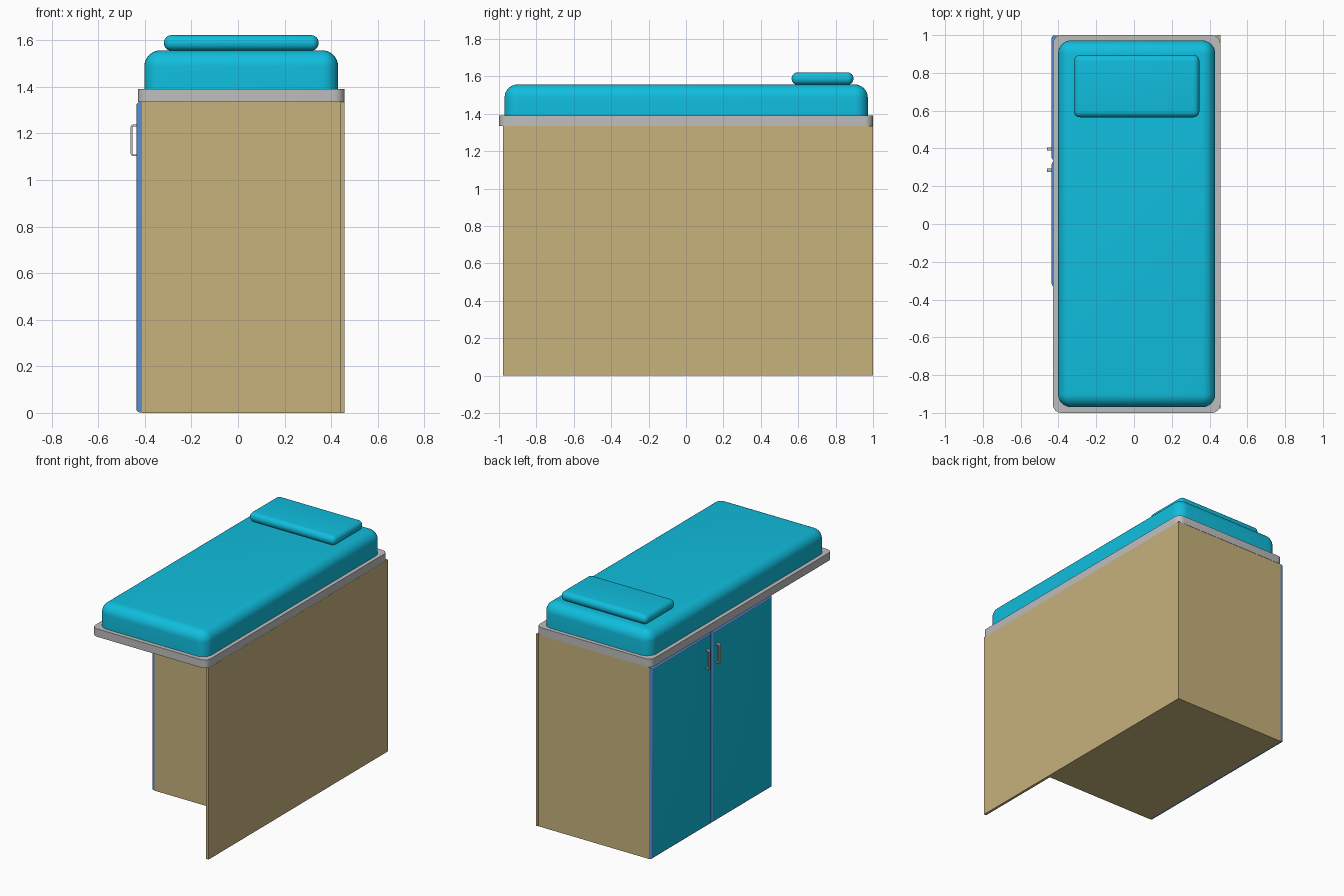
import bpy, bmesh, math
from mathutils import Vector

if "Cube" in bpy.data.objects:
    bpy.data.objects.remove(bpy.data.objects["Cube"])


def srgb(r, g, b):
    def f(c):
        c /= 255
        return c / 12.92 if c <= 0.04045 else ((c + 0.055) / 1.055) ** 2.4
    return (f(r), f(g), f(b), 1)


def material(name, rgb):
    m = bpy.data.materials.new(name)
    m.diffuse_color = srgb(*rgb)
    m.use_nodes = True
    m.node_tree.nodes["Principled BSDF"].inputs["Base Color"].default_value = m.diffuse_color
    return m


teal = material("teal vinyl", (16, 190, 222))
wood = material("tan wood", (198, 178, 124))
grey = material("grey metal", (190, 190, 190))
blue = material("blue trim", (86, 142, 214))


def box(name, lo, hi, mats, bevel=0, segs=6, pick=None, paint=None):
    """Box from corner lo to corner hi; pick chooses edges to round, paint chooses faces for slot 1."""
    bm = bmesh.new()
    bmesh.ops.create_cube(bm, size=1)
    for v in bm.verts:
        v.co = Vector([lo[i] if v.co[i] < 0 else hi[i] for i in range(3)])
    if bevel:
        edges = [e for e in bm.edges if pick is None or pick(e)]
        bmesh.ops.bevel(bm, geom=edges, offset=bevel, segments=segs, profile=0.5,
                        affect='EDGES', clamp_overlap=True)
    bm.normal_update()
    for f in bm.faces:
        f.material_index = 1 if paint and paint(f) else 0
    return finish(name, bm, mats)


def finish(name, bm, mats):
    me = bpy.data.meshes.new(name)
    bm.to_mesh(me)
    bm.free()
    for m in mats:
        me.materials.append(m)
    ob = bpy.data.objects.new(name, me)
    bpy.context.collection.objects.link(ob)
    bpy.context.view_layer.objects.active = ob
    ob.select_set(True)
    bpy.ops.object.shade_smooth_by_angle(angle=math.radians(35))
    ob.select_set(False)
    return ob


def upright(e):
    return abs(e.verts[0].co.z - e.verts[1].co.z) > 1e-4


# Cabinet body and the long back panel that carries the overhang
box("cabinet_body", (-0.413, -0.33, 0), (0.44, 0.998, 1.335), [wood])
box("support_panel", (0.44, -0.978, 0), (0.458, 1.0, 1.335), [wood])

# Table top, mattress and pillow
box("table_top", (-0.43, -1.0, 1.335), (0.457, 1.0, 1.39), [grey], 0.045, 6, upright)
box("mattress", (-0.402, -0.97, 1.39), (0.43, 0.972, 1.557), [teal], 0.07, 8,
    lambda e: max(v.co.z for v in e.verts) > 1.5)
box("pillow", (-0.318, 0.565, 1.555), (0.346, 0.895, 1.622), [teal], 0.032, 6)

# Doors (blue rounded rims, teal faces) with their handles
for side, y0, y1, hy in (("front", -0.33, 0.33, 0.284), ("back", 0.338, 0.998, 0.397)):
    box(side + "_door", (-0.436, y0, 0.002), (-0.413, y1, 1.334), [blue, teal], 0.014, 4,
        lambda e: all(v.co.x < -0.42 for v in e.verts),
        lambda f: f.normal.x < -0.999)

    # Bent flat bar: outer and inner profile in x-z, extruded along y
    def arc_profile(x_out, z0, z1, r):
        pts = [(-0.434, z0)]
        for cz, a0 in ((z0 + r, 270), (z1 - r, 180)):
            for k in range(5):
                a = math.radians(a0 - 22.5 * k)
                pts.append((x_out + r + r * math.cos(a), cz + r * math.sin(a)))
        return pts + [(-0.434, z1)]

    outer = arc_profile(-0.461, 1.102, 1.238, 0.012)
    inner = arc_profile(-0.453, 1.110, 1.230, 0.005)
    bm = bmesh.new()
    rows = [[bm.verts.new((x, hy + d, z)) for x, z in p]
            for p, d in ((outer, -0.009), (outer, 0.009), (inner, 0.009), (inner, -0.009))]
    for a, b in zip(rows, rows[1:] + rows[:1]):
        for i in range(len(a) - 1):
            bm.faces.new((a[i], a[i + 1], b[i + 1], b[i]))
    for i in (0, -1):
        bm.faces.new([r[i] for r in rows])
    bmesh.ops.recalc_face_normals(bm, faces=bm.faces)
    finish(side + "_door_handle", bm, [grey])
